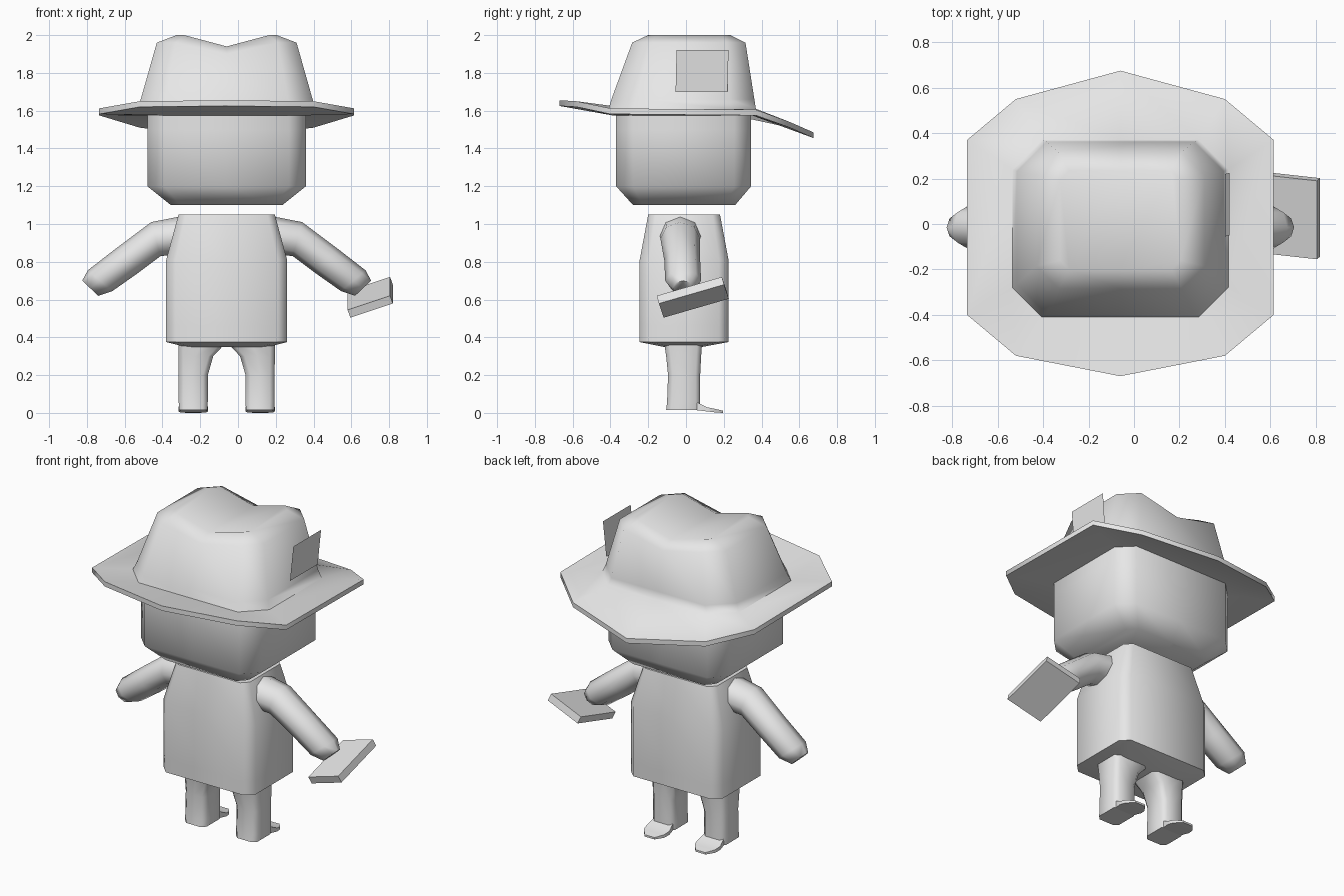
import bpy, bmesh, math
from mathutils import Vector

cube = bpy.data.objects.get("Cube")
if cube:
    bpy.data.objects.remove(cube, do_unlink=True)

grey = bpy.data.materials.new("plain_grey")
grey.use_nodes = True
grey.diffuse_color = (0.8, 0.8, 0.8, 1)
grey.node_tree.nodes["Principled BSDF"].inputs["Base Color"].default_value = (0.8, 0.8, 0.8, 1)

MID_X = -0.06  # symmetry plane of the figure


def ring(z, hx, back, front, cut, x=0.0, mid_z=None):
    """Chamfered rectangle from y=back to y=front, with a middle point on each y side."""
    mz = z if mid_z is None else mid_z
    half = [(0, front, mz), (hx - cut, front, z), (hx, front - cut, z),
            (hx, back + cut, z), (hx - cut, back, z), (0, back, mz)]
    left = [(-px, py, pz) for px, py, pz in half[-2:0:-1]]
    return [Vector(p) + Vector((x, 0, 0)) for p in half + left]


def loft(name, rings, offset=MID_X, sharp=50):
    """Skin a stack of rings, closing both ends."""
    bm = bmesh.new()
    rows = [[bm.verts.new(p) for p in r] for r in rings]
    n = len(rows[0])
    for a, b in zip(rows, rows[1:]):
        for i in range(n):
            j = (i + 1) % n
            bm.faces.new((a[i], a[j], b[j], b[i]))
    for row in (rows[0], rows[-1]):
        h = n // 2
        if n > 4:  # split along the middle so the cap can fold
            bm.faces.new(row[:h + 1])
            bm.faces.new(row[h:] + row[:1])
        else:
            bm.faces.new(row)
    bmesh.ops.recalc_face_normals(bm, faces=bm.faces)
    return finish(name, bm, offset, sharp)


def finish(name, bm, offset=0.0, sharp=50):
    mesh = bpy.data.meshes.new(name)
    bm.to_mesh(mesh)
    bm.free()
    mesh.materials.append(grey)
    mesh.shade_smooth()
    mesh.set_sharp_from_angle(angle=math.radians(sharp))
    obj = bpy.data.objects.new(name, mesh)
    obj.location.x = offset
    bpy.context.collection.objects.link(obj)
    return obj


# Head
loft("head", [ring(1.10, 0.295, -0.28, 0.26, 0.05),
              ring(1.20, 0.42, -0.37, 0.345, 0.09),
              ring(1.50, 0.42, -0.37, 0.345, 0.09),
              ring(1.62, 0.42, -0.37, 0.345, 0.09)], sharp=65)

# Hat: drooping brim outline, then the creased crown
brim_half = [(0, 0.675, 1.485), (0.46, 0.55, 1.54), (0.675, 0.37, 1.605),
             (0.675, -0.40, 1.612), (0.46, -0.58, 1.65), (0, -0.67, 1.655)]
brim_top = [Vector(p) for p in brim_half]
brim_top += [Vector((-p.x, p.y, p.z)) for p in brim_top[-2:0:-1]]
brim_low = [p - Vector((0, 0, 0.03)) for p in brim_top]
loft("hat", [ring(1.575, 0.42, -0.39, 0.35, 0.10),
             brim_low, brim_top,
             ring(1.61, 0.475, -0.41, 0.37, 0.13),
             ring(1.66, 0.455, -0.395, 0.362, 0.13),
             ring(1.96, 0.37, -0.285, 0.315, 0.10, mid_z=1.90),
             ring(2.00, 0.265, -0.20, 0.235, 0.04, mid_z=1.94)], sharp=65)

# Flat ticket beside the hat
bm = bmesh.new()
bm.faces.new([bm.verts.new(p) for p in ((0.40, -0.055, 1.70), (0.40, 0.22, 1.70),
                                        (0.42, 0.225, 1.92), (0.42, -0.05, 1.92))])
finish("hat_ticket", bm)

# Torso
loft("torso", [ring(0.35, 0.22, -0.12, 0.09, 0.04),
               ring(0.375, 0.32, -0.245, 0.225, 0.05),
               ring(0.46, 0.32, -0.245, 0.225, 0.05),
               ring(0.81, 0.32, -0.245, 0.225, 0.05),
               ring(1.05, 0.255, -0.20, 0.18, 0.04)])


def arm_ring(top, low, y, r):
    """Octagon between an upper and a lower point of the arm outline."""
    a, b = Vector((top[0], y, top[1])), Vector((low[0], y, low[1]))
    centre, up = (a + b) / 2, (a - b) / 2
    return [centre + up * math.cos(t) + Vector((0, r * math.sin(t), 0))
            for t in (k * math.pi / 4 for k in range(8))]


def mirrored(rings, side):
    return [[Vector((p.x * side, p.y, p.z)) for p in r] for r in rings]


arm = [arm_ring((0.22, 1.045), (0.26, 0.84), -0.03, 0.11),
       arm_ring((0.40, 1.01), (0.35, 0.83), -0.03, 0.105),
       arm_ring((0.58, 0.875), (0.47, 0.74), -0.02, 0.095),
       arm_ring((0.735, 0.755), (0.605, 0.645), -0.015, 0.095),
       arm_ring((0.765, 0.70), (0.68, 0.62), -0.015, 0.055)]

leg = [ring(0.015, 0.075, -0.105, 0.075, 0.025, 0.177),
       ring(0.06, 0.077, -0.10, 0.075, 0.025, 0.177),
       ring(0.20, 0.077, -0.095, 0.075, 0.025, 0.177),
       ring(0.30, 0.092, -0.105, 0.08, 0.025, 0.163),
       ring(0.37, 0.125, -0.115, 0.085, 0.025, 0.13)]


def toe_ring(y, low, high, hx):
    return [Vector((0.177 + sx * hx, y, z))
            for sx, z in ((-1, low), (1, low), (1, high), (-1, high))]


foot = [toe_ring(0.05, 0.015, 0.06, 0.065),
        toe_ring(0.11, 0.008, 0.03, 0.078),
        toe_ring(0.15, 0.003, 0.022, 0.07),
        toe_ring(0.195, 0.0, 0.012, 0.035)]

for side, word in ((1, "left"), (-1, "right")):
    loft(word + "_arm", mirrored(arm, side), sharp=65)
    loft(word + "_leg", mirrored(leg, side), sharp=65)
    loft(word + "_foot", mirrored(foot, side))

# Tilted slab held by the left hand
corner = Vector((0.58, -0.13, 0.545))
u, v = Vector((0.225, -0.025, 0.075)), Vector((0, 0.345, 0.1))
down = u.cross(v).normalized() * -0.045
top = [corner, corner + u, corner + u + v, corner + v]
loft("held_slab", [top, [p + down for p in top]], offset=0, sharp=30)
